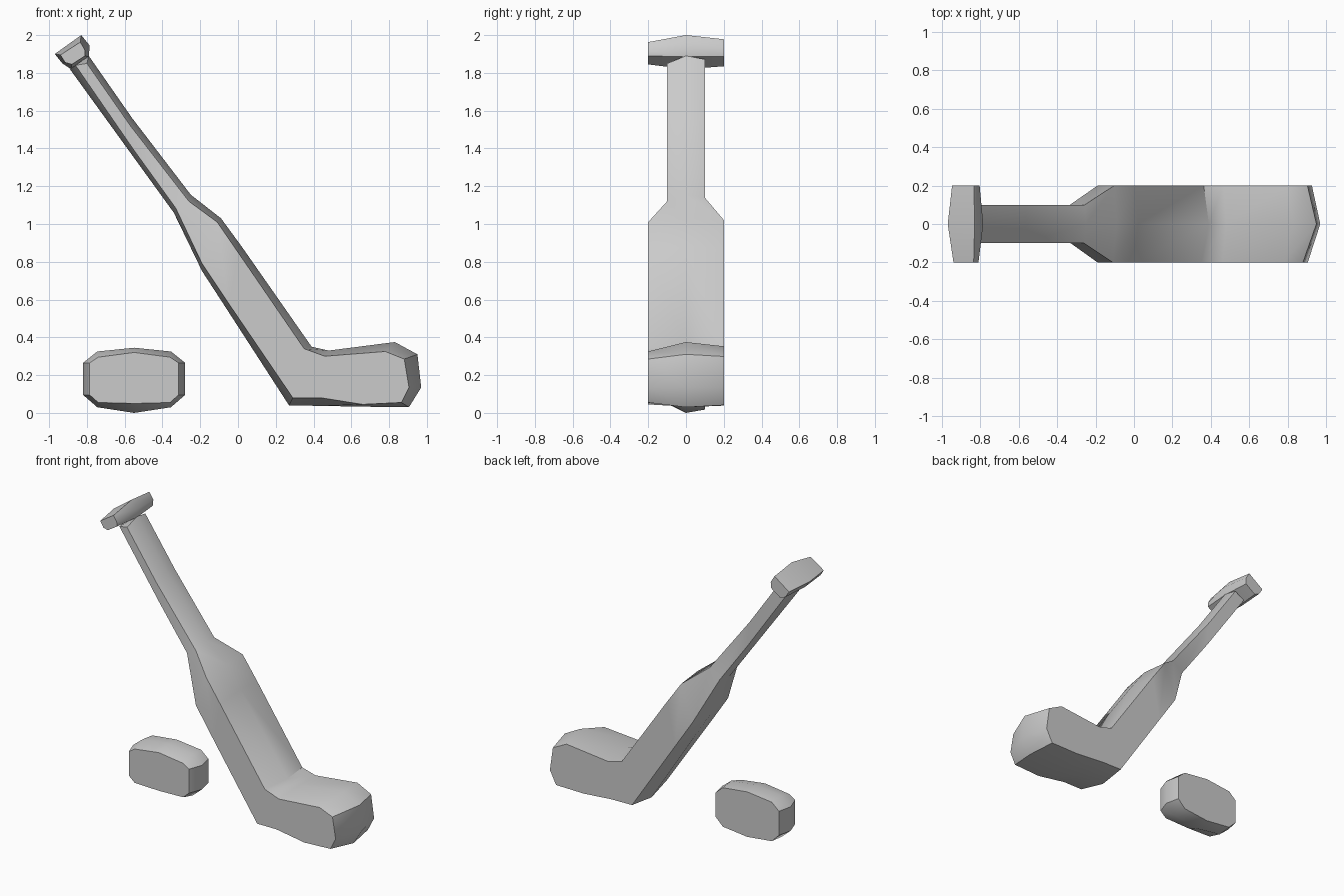
import bpy, bmesh
from math import radians

if "Cube" in bpy.data.objects:
    bpy.data.objects.remove(bpy.data.objects["Cube"])


def slab(name, outline, back_mix=0.55):
    """Ridged slab: each point is (ridge x, ridge z, face x, face z, half depth).
    The ridge runs at y=0; the back face is slightly fuller than the front one.
    Point i lies opposite point n-1-i, so the faces are filled with quad strips."""
    bm = bmesh.new()
    n = len(outline)
    ring = lambda pts: [bm.verts.new(p) for p in pts]
    front = ring([(fx, -w, fz) for rx, rz, fx, fz, w in outline])
    ridge = ring([(rx, 0, rz) for rx, rz, fx, fz, w in outline])
    back = ring([(fx + (rx - fx) * back_mix * 0.6, w, fz + (rz - fz) * back_mix)
                 for rx, rz, fx, fz, w in outline])
    for a, b in ((front, ridge), (ridge, back)):
        for i in range(n):
            j = (i + 1) % n
            bm.faces.new((a[i], a[j], b[j], b[i]))
    for loop in (front, back):
        for i in range(n // 2):
            ids = dict.fromkeys((i, i + 1, n - 2 - i, n - 1 - i))
            if len(ids) > 2:
                bm.faces.new([loop[k] for k in ids])
    bmesh.ops.recalc_face_normals(bm, faces=bm.faces[:])
    me = bpy.data.meshes.new(name)
    bm.to_mesh(me)
    bm.free()
    ob = bpy.data.objects.new(name, me)
    bpy.context.collection.objects.link(ob)
    bpy.ops.object.select_all(action='DESELECT')
    ob.select_set(True)
    bpy.context.view_layer.objects.active = ob
    bpy.ops.object.shade_smooth_by_angle(angle=radians(40))
    return ob


# Stick: narrow handle, wide shaft, blade
upper = [
    (-0.79, 1.89, -0.80, 1.85, 0.1),
    (-0.56, 1.56, -0.57, 1.52, 0.1),
    (-0.25, 1.155, -0.26, 1.12, 0.1),
    (-0.09, 1.03, -0.11, 1.01, 0.2),
    (0.02, 0.88, 0.00, 0.85, 0.2),
    (0.39, 0.35, 0.35, 0.34, 0.2),
    (0.48, 0.33, 0.46, 0.30, 0.2),
    (0.83, 0.375, 0.78, 0.325, 0.2),
    (0.95, 0.31, 0.88, 0.285, 0.2),
]
tip = [(0.97, 0.135, 0.905, 0.135, 0.2)]
lower = [
    (0.905, 0.03, 0.865, 0.055, 0.2),
    (0.66, 0.033, 0.66, 0.045, 0.2),
    (0.44, 0.037, 0.44, 0.08, 0.2),
    (0.27, 0.04, 0.29, 0.08, 0.2),
    (-0.06, 0.55, -0.05, 0.58, 0.2),
    (-0.19, 0.75, -0.19, 0.79, 0.2),
    (-0.34, 1.06, -0.33, 1.085, 0.1),
    (-0.55, 1.35, -0.55, 1.39, 0.1),
    (-0.89, 1.82, -0.86, 1.84, 0.1),
]
slab("hockey_stick", upper + tip + lower)

# Flared knob at the end of the handle
slab("handle_knob", [
    (-0.83, 2.00, -0.835, 1.963, 0.2),
    (-0.785, 1.945, -0.81, 1.92, 0.2),
    (-0.79, 1.885, -0.81, 1.89, 0.2),
    (-0.885, 1.82, -0.88, 1.845, 0.2),
    (-0.93, 1.85, -0.915, 1.855, 0.2),
    (-0.97, 1.90, -0.94, 1.895, 0.2),
], 0.4)

# Puck: mirrored left and right about its centre
cx = -0.55
half = [(0.0, 0.345, 0.0, 0.32), (0.195, 0.325, 0.19, 0.295), (0.27, 0.265, 0.235, 0.265),
        (0.27, 0.095, 0.235, 0.095), (0.195, 0.03, 0.19, 0.055), (0.0, 0.0, 0.0, 0.05)]
right = [(cx + a, b, cx + c, d, 0.1) for a, b, c, d in half]
left = [(cx - a, b, cx - c, d, 0.1) for a, b, c, d in half[1:-1]]
# start at the left flat so opposite points pair up top to bottom
slab("puck", left[1::-1] + right + left[:1:-1], 0.65)
